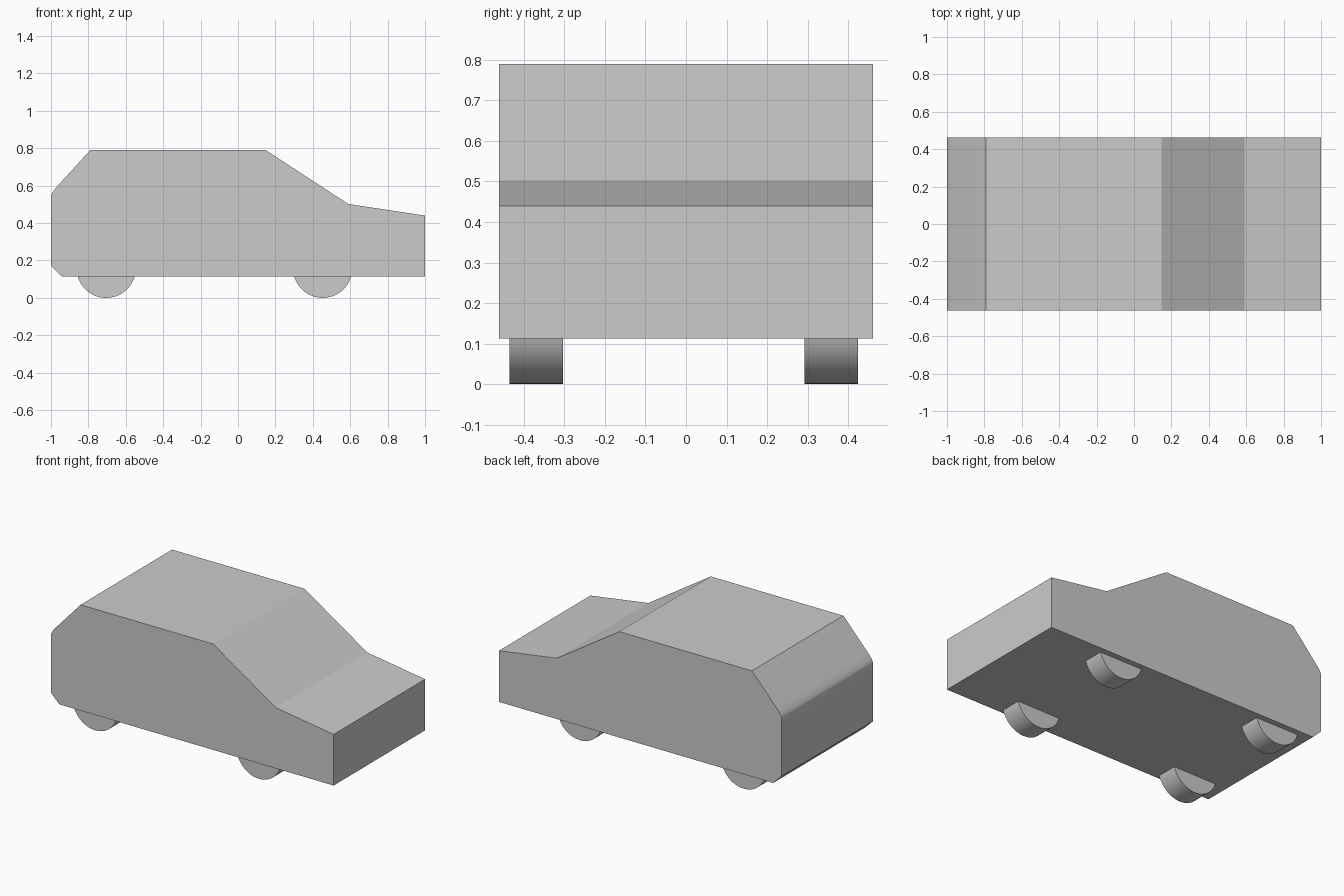
import bpy, bmesh, math

if "Cube" in bpy.data.objects:
    bpy.data.objects.remove(bpy.data.objects["Cube"])


def extrude_profile(name, points, y0, y1):
    """Solid made by extruding an x/z outline along y."""
    bm = bmesh.new()
    face = bm.faces.new([bm.verts.new((x, y0, z)) for x, z in points])
    ext = bmesh.ops.extrude_face_region(bm, geom=[face])
    verts = [v for v in ext["geom"] if isinstance(v, bmesh.types.BMVert)]
    bmesh.ops.translate(bm, verts=verts, vec=(0, y1 - y0, 0))
    bmesh.ops.recalc_face_normals(bm, faces=bm.faces)
    mesh = bpy.data.meshes.new(name)
    bm.to_mesh(mesh)
    bm.free()
    obj = bpy.data.objects.new(name, mesh)
    bpy.context.collection.objects.link(obj)
    bpy.ops.object.select_all(action='DESELECT')
    obj.select_set(True)
    bpy.context.view_layer.objects.active = obj
    bpy.ops.object.shade_smooth_by_angle(angle=math.radians(20))
    return obj


def rounded(a, corner, b, steps=6):
    """Quadratic curve from a to b, pulled towards the corner."""
    pts = []
    for i in range(steps + 1):
        t = i / steps
        pts.append(tuple((1 - t) ** 2 * p + 2 * t * (1 - t) * c + t * t * q
                         for p, c, q in zip(a, corner, b)))
    return pts


FLOOR = 0.113

# Car body: side outline with sloped bonnet, windscreen and rounded tail
outline = [(-0.94, FLOOR), (1, FLOOR), (1, 0.44), (0.59, 0.502),
           (0.148, 0.79), (-0.79, 0.79)]
outline += rounded((-0.966, 0.597), (-0.995, 0.565), (-1, 0.545))
outline += [(-1, 0.172)]
extrude_profile("car_body", outline, -0.462, 0.462)

# Wheels: the part of each round tyre that shows below the floor
RADIUS = 0.158
half = math.acos((RADIUS - FLOOR) / RADIUS)
for axle, cx in (("rear", -0.705), ("front", 0.453)):
    arc = []
    for i in range(33):
        a = -math.pi / 2 - half + 2 * half * i / 32
        arc.append((cx + RADIUS * math.cos(a), RADIUS + RADIUS * math.sin(a)))
    for side, y0, y1 in (("right", -0.436, -0.303), ("left", 0.293, 0.425)):
        extrude_profile(f"{axle}_{side}_wheel", arc, y0, y1)
